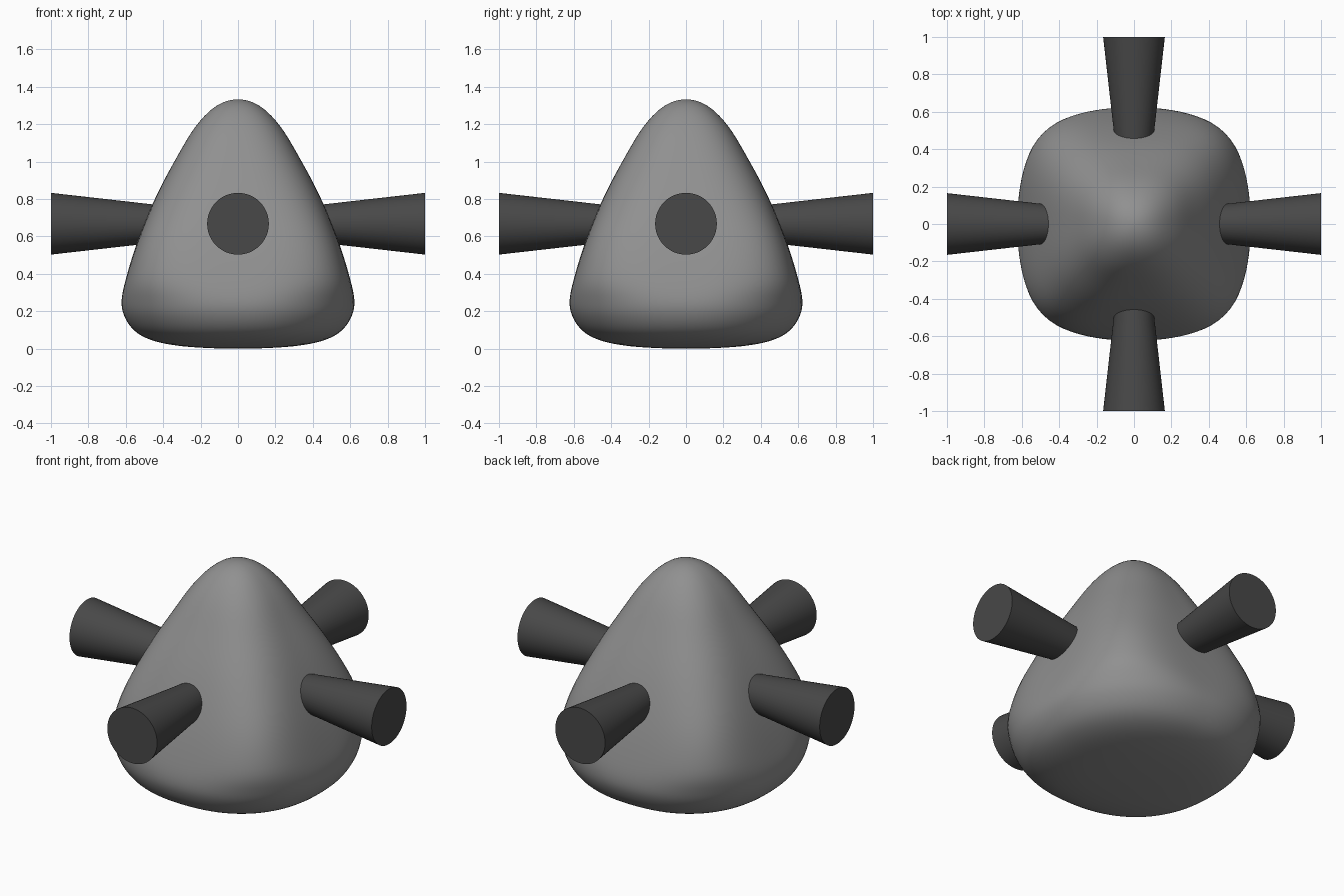
import bpy, bmesh, math
from mathutils import Vector

if "Cube" in bpy.data.objects:
    bpy.data.objects.remove(bpy.data.objects["Cube"])


def material(name, grey):
    m = bpy.data.materials.new(name)
    m.diffuse_color = (grey, grey, grey, 1)
    m.use_nodes = True
    m.node_tree.nodes["Principled BSDF"].inputs["Base Color"].default_value = m.diffuse_color
    return m


light_grey = material("mid grey", 0.28)
dark_grey = material("dark grey", 0.065)


def finish(name, bm, mat):
    bmesh.ops.recalc_face_normals(bm, faces=bm.faces[:])
    mesh = bpy.data.meshes.new(name)
    bm.to_mesh(mesh)
    bm.free()
    mesh.materials.append(mat)
    obj = bpy.data.objects.new(name, mesh)
    bpy.context.collection.objects.link(obj)
    bpy.ops.object.select_all(action='DESELECT')
    obj.select_set(True)
    bpy.context.view_layer.objects.active = obj
    bpy.ops.object.shade_smooth_by_angle(angle=math.radians(40))
    return obj


def smooth_path(pts, steps):
    """Catmull-Rom curve through (radius, height, squareness) points."""
    p = [Vector(q) for q in pts]
    # mirrored end points keep both poles horizontal
    first, last = p[1].copy(), p[-2].copy()
    first.x, last.x = -first.x, -last.x
    p = [first] + p + [last]
    out = []
    for i in range(1, len(p) - 2):
        a, b, c, d = p[i - 1:i + 3]
        for s in range(steps):
            t = s / steps
            out.append(0.5 * (2 * b + (c - a) * t + (2 * a - 5 * b + 4 * c - d) * t ** 2
                              + (3 * b - a - 3 * c + d) * t ** 3))
    return out + [p[-2]]


# Body: sections are round at the base and tip, squarer in between
profile = [(0, 0, 2.3), (0.17, 0.004, 2.3), (0.33, 0.017, 2.3), (0.46, 0.045, 2.3),
           (0.55, 0.093, 2.3), (0.606, 0.17, 2.37), (0.622, 0.26, 2.6), (0.592, 0.40, 3.4),
           (0.531, 0.59, 3.7), (0.44, 0.81, 3.2), (0.335, 1.01, 2.75), (0.225, 1.19, 2.45),
           (0.115, 1.298, 2.25), (0, 1.333, 2.2)]
SEG = 96
path = smooth_path(profile, 5)
bm = bmesh.new()
rings = []
for r, z, n in path[1:-1]:
    ring = []
    for k in range(SEG):
        a = 2 * math.pi * k / SEG
        c, s = math.cos(a), math.sin(a)
        f = r / (abs(c) ** n + abs(s) ** n) ** (1 / n)
        ring.append(bm.verts.new((f * c, f * s, z)))
    rings.append(ring)
for lo, hi in zip(rings, rings[1:]):
    for k in range(SEG):
        j = (k + 1) % SEG
        bm.faces.new((lo[k], lo[j], hi[j], hi[k]))
for ring, z in ((rings[0], 0), (rings[-1], path[-1].y)):
    pole = bm.verts.new((0, 0, z))
    for k in range(SEG):
        bm.faces.new((ring[k], ring[(k + 1) % SEG], pole))
finish("body", bm, light_grey)

# Four flared arms, one per side
for name, turn in (("right_arm", 0), ("back_arm", 90), ("left_arm", 180), ("front_arm", 270)):
    bm = bmesh.new()
    bmesh.ops.create_cone(bm, cap_ends=True, segments=48, radius1=0.08, radius2=0.165, depth=0.75)
    arm = finish(name, bm, dark_grey)
    a = math.radians(turn)
    arm.location = (0.625 * math.cos(a), 0.625 * math.sin(a), 0.668)
    arm.rotation_euler = (0, math.pi / 2, a)
